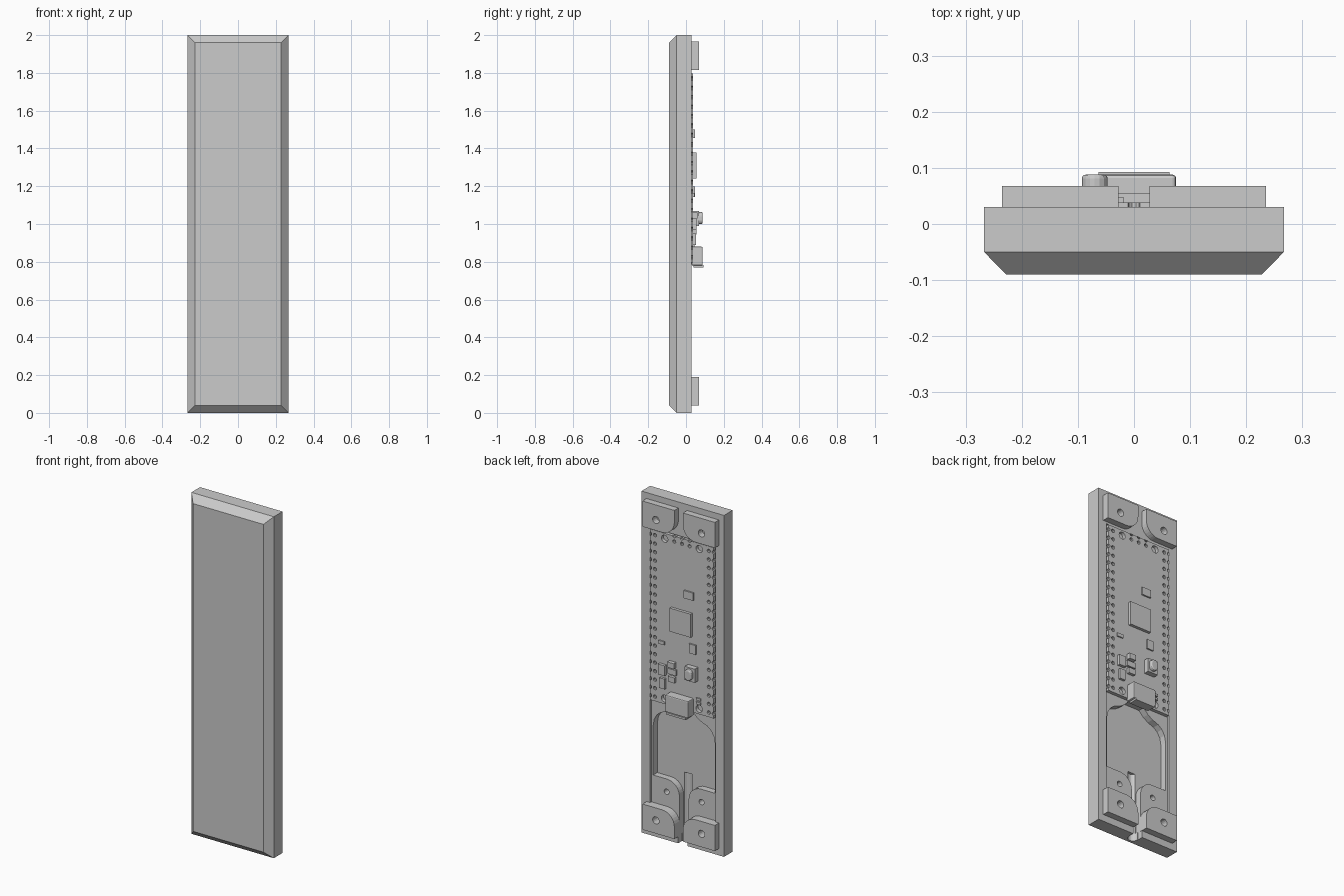
import bpy, bmesh, math

if "Cube" in bpy.data.objects:
    bpy.data.objects.remove(bpy.data.objects["Cube"], do_unlink=True)

grey = bpy.data.materials.new("plain_grey")
grey.use_nodes = True
COLOUR = (0.6, 0.6, 0.6, 1)
grey.diffuse_color = COLOUR
grey.node_tree.nodes["Principled BSDF"].inputs["Base Color"].default_value = COLOUR


def prism(bm, pts, y0, y1, pts_front=None):
    """Extrude an (x, z) outline along y; pts_front gives a tapered front."""
    a = [bm.verts.new((x, y0, z)) for x, z in (pts_front or pts)]
    b = [bm.verts.new((x, y1, z)) for x, z in pts]
    bm.faces.new(a)
    bm.faces.new(b[::-1])
    for i in range(len(a)):
        j = (i + 1) % len(a)
        bm.faces.new((a[j], a[i], b[i], b[j]))


def rect(x0, x1, z0, z1):
    return [(x0, z0), (x1, z0), (x1, z1), (x0, z1)]


def arc(cx, cz, r, a0, a1, n=8):
    angles = [math.radians(a0 + (a1 - a0) * i / n) for i in range(n + 1)]
    return [(cx + r * math.cos(t), cz + r * math.sin(t)) for t in angles]


def circle(cx, cz, r, n=16):
    return arc(cx, cz, r, 0, 360, n)[:-1]


def mirror(pts):
    return [(-x, z) for x, z in reversed(pts)]


def make(name, *solids):
    bm = bmesh.new()
    for s in solids:
        prism(bm, *s)
    bmesh.ops.recalc_face_normals(bm, faces=bm.faces)
    me = bpy.data.meshes.new(name)
    bm.to_mesh(me)
    bm.free()
    me.materials.append(grey)
    ob = bpy.data.objects.new(name, me)
    bpy.context.collection.objects.link(ob)
    return ob


def cut(ob, *solids):
    """Subtract prisms from an object and keep only the result."""
    tool = make("cutter", *solids)
    tool.hide_render = True
    mod = ob.modifiers.new("cut", "BOOLEAN")
    mod.operation, mod.solver, mod.object = "DIFFERENCE", "EXACT", tool
    bpy.context.view_layer.update()
    me = bpy.data.meshes.new_from_object(ob.evaluated_get(bpy.context.evaluated_depsgraph_get()))
    ob.modifiers.clear()
    ob.data = me
    bpy.data.objects.remove(tool, do_unlink=True)


def block(name, x, z, w, h, top, base=0.03):
    return make(name, (rect(x - w / 2, x + w / 2, z - h / 2, z + h / 2), base, top))


SHELF, RIM, TAB_TOP, BOARD_TOP = 0.018, 0.03, 0.068, 0.038

# Case: slab with a chamfered front
case = make("case",
            (rect(-.267, .267, 0, 2), -.05, RIM),
            )
bm = bmesh.new()
prism(bm, rect(-.267, .267, 0, 2), -.09, -.05, rect(-.228, .228, .04, 1.96))
bm.faces.ensure_lookup_table()
bm.faces.remove(bm.faces[1])
back = [v for v in bm.verts if v.co.y > -.06]
ext = [bm.verts.new((v.co.x, RIM, v.co.z)) for v in back]
for i in range(4):
    j = (i + 1) % 4
    bm.faces.new((back[i], back[j], ext[j], ext[i]))
bm.faces.new(ext)
bmesh.ops.recalc_face_normals(bm, faces=bm.faces)
bm.to_mesh(case.data)
bm.free()

# Shallow tray, deep pocket with curved shoulders, cable groove, screw holes
half = ([(.03, .045)] + arc(.11, .27, .08, 180, 90)
        + [(.2, .35), (.2, .64), (.193, .68), (.175, .71), (.15, .73),
           (.11, .745), (.08, .765), (.05, .795)])
cut(case, (rect(-.212, .212, .045, 1.803), SHELF, .2))
cut(case, (half + mirror(half), -.02, .1))
cut(case, (rect(-.03, .03, -.1, .06), -.005, .2))
groove = make("groove_cutter", (circle(0, 0, .028, 20), -.1, .4))
for v in groove.data.vertices:
    x, y, z = v.co
    v.co = (x, z - .008, y)
groove.data.flip_normals()
mod = case.modifiers.new("groove", "BOOLEAN")
mod.object, mod.solver = groove, "EXACT"
bpy.context.view_layer.update()
grooved = bpy.data.meshes.new_from_object(
    case.evaluated_get(bpy.context.evaluated_depsgraph_get()))
case.modifiers.clear()
case.data = grooved
bpy.data.objects.remove(groove, do_unlink=True)
cut(case, *[(circle(s * .113, .275, .016), -.02, .1) for s in (-1, 1)])

# Mounting tabs with one rounded inner corner
low = [(.028, .04), (.235, .04), (.235, .19)] + arc(.108, .11, .08, 90, 180)
high = [(x, 2.005 - z) for x, z in reversed(low)]
for level, outline, hole_z, base in (("lower", low, .117, SHELF), ("upper", high, 1.877, RIM)):
    for side, s in (("left", 1), ("right", -1)):
        tab = make(f"{level}_tab_{side}", (outline if s > 0 else mirror(outline), base, TAB_TOP))
        cut(tab, (circle(s * .148, hole_z, .021), 0, .2))

# Circuit board with pin holes, edge notches and mounting holes
MID, PITCH = 1.297, .0498
board = make("circuit_board", (rect(-.206, .206, MID - .5, MID + .5), SHELF, BOARD_TOP))
holes = []
for s in (-1, 1):
    for i in range(20):
        z = MID + (i - 9.5) * PITCH
        holes += [(circle(s * x, z, .0105, 10), 0, .1) for x in (.1743, .206)]
    holes += [(circle(s * .112, MID + e * .468, .021), 0, .1) for e in (-1, 1)]
for i in (-1, 0, 1):
    holes += [(circle(i * PITCH, MID + d, .0105, 10), 0, .1) for d in (.468, .5)]
cut(board, *holes)

# Board components: name, x, z, width, height, top
for part in (("processor", 0, 1.309, .137, .137, .055),
             ("memory_chip", -.048, 1.478, .06, .045, .047),
             ("crystal", -.073, 1.17, .042, .055, .047),
             ("indicator_light", .13, 1.154, .038, .02, .045),
             ("regulator", .122, 1.0, .045, .06, .055),
             ("diode", .12, .92, .035, .06, .052),
             ("coil_top", .058, 1.045, .042, .032, .06),
             ("coil_middle", .058, 1.003, .055, .032, .05),
             ("coil_bottom", .058, .96, .042, .032, .055),
             ("resistor_upper", -.11, .885, .03, .014, .045),
             ("resistor_lower", -.11, .862, .03, .014, .045),
             ("button_base", -.072, 1.03, .065, .08, .068)):
    block(*part)

# Push button: rounded capsule
pill = arc(-.07, 1.04, .023, 0, 180) + arc(-.07, 1.022, .023, 180, 360)
button = make("button", (pill, .06, .088))
bev = button.modifiers.new("round", "BEVEL")
bev.width, bev.segments = .007, 3

# Port with chamfered shell and a flared lip
port = block("port", 0, .83, .15, .1, .088)
bev = port.modifiers.new("chamfer", "BEVEL")
bev.width, bev.segments = .006, 2
block("port_lip", 0, .776, .126, .012, .093, .04)
